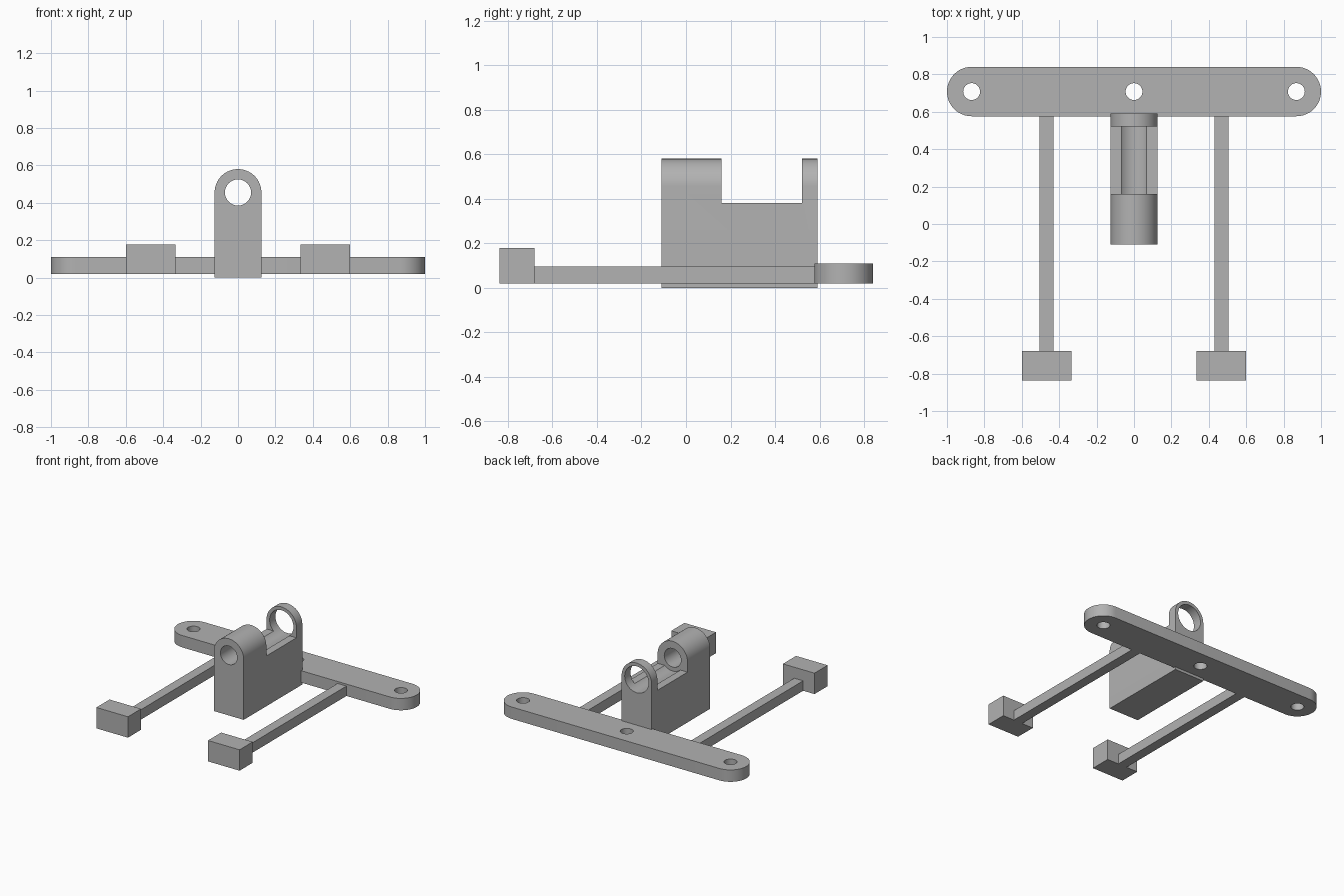
import bpy
import bmesh
import math
from mathutils import Matrix, Vector

default = bpy.data.objects.get("Cube")
if default:
    bpy.data.objects.remove(default, do_unlink=True)

grey = bpy.data.materials.new("plain grey")
grey.use_nodes = True
colour = (0.445, 0.445, 0.445, 1)
grey.diffuse_color = colour
grey.node_tree.nodes["Principled BSDF"].inputs["Base Color"].default_value = colour


def finish(name, bm):
    bmesh.ops.recalc_face_normals(bm, faces=bm.faces)
    mesh = bpy.data.meshes.new(name)
    bm.to_mesh(mesh)
    bm.free()
    mesh.materials.append(grey)
    obj = bpy.data.objects.new(name, mesh)
    bpy.context.collection.objects.link(obj)
    return obj


def box(name, low, high):
    low, high = Vector(low), Vector(high)
    bm = bmesh.new()
    bmesh.ops.create_cube(bm, size=1, matrix=Matrix.Translation((low + high) / 2)
                          @ Matrix.Diagonal((*(high - low), 1)))
    return finish(name, bm)


def prism(name, points, sweep):
    """Closed outline of 3D points swept along a vector."""
    bm = bmesh.new()
    face = bm.faces.new([bm.verts.new(p) for p in points])
    swept = bmesh.ops.extrude_face_region(bm, geom=[face])
    moved = [v for v in swept["geom"] if isinstance(v, bmesh.types.BMVert)]
    bmesh.ops.translate(bm, verts=moved, vec=sweep)
    return finish(name, bm)


def arc(cx, cy, radius, start, end, steps):
    angles = [math.radians(start + (end - start) * i / steps) for i in range(steps + 1)]
    return [(cx + radius * math.cos(a), cy + radius * math.sin(a)) for a in angles]


def circle(cx, cy, radius):
    return arc(cx, cy, radius, 0, 360, 48)[:-1]


def activate(obj):
    bpy.ops.object.select_all(action="DESELECT")
    obj.select_set(True)
    bpy.context.view_layer.objects.active = obj


def cut(obj, cutters):
    activate(obj)
    for cutter in cutters:
        mod = obj.modifiers.new("cut", "BOOLEAN")
        mod.operation, mod.solver, mod.object = "DIFFERENCE", "EXACT", cutter
        bpy.ops.object.modifier_apply(modifier=mod.name)
        bpy.data.objects.remove(cutter, do_unlink=True)
    bpy.ops.object.shade_smooth_by_angle(angle=math.radians(30))


# Rounded crossbar with three bolt holes
BAR_Y, BAR_R = 0.708, 0.132
ends = 1 - BAR_R
outline = arc(ends, BAR_Y, BAR_R, -90, 90, 24) + arc(-ends, BAR_Y, BAR_R, 90, 270, 24)
crossbar = prism("crossbar", [(x, y, 0.02) for x, y in outline], (0, 0, 0.09))
cut(crossbar, [prism("bolt_hole", [(x, y, -0.1) for x, y in circle(cx, BAR_Y, 0.045)],
                     (0, 0, 0.4)) for cx in (-ends, 0, ends)])

# Arched bearing block: saddle cut-out, wide bore at the back, narrow bore through
AXIS_Z, HALF = 0.455, 0.125
FRONT, BACK, SADDLE = -0.11, 0.59, 0.16
arch = [(-HALF, 0), (HALF, 0)] + arc(0, AXIS_Z, HALF, 0, 180, 32)
block = prism("bearing_block", [(x, FRONT, z) for x, z in arch], (0, BACK - FRONT, 0))
cut(block, [
    box("saddle_cutter", (-0.3, SADDLE, 0.38), (0.3, 0.52, 0.8)),
    prism("wide_bore", [(x, SADDLE, z) for x, z in circle(0, AXIS_Z, 0.1)], (0, 0.6, 0)),
    prism("narrow_bore", [(x, -0.3, z) for x, z in circle(0, AXIS_Z, 0.07)], (0, 0.7, 0)),
])

# Pair of arms, each ending in a foot block
for side, sign in (("left", 1), ("right", -1)):
    x = sign * 0.467
    box(side + "_arm", (x - 0.037, -0.69, 0.02), (x + 0.037, 0.6, 0.095))
    box(side + "_foot", (x - 0.132, -0.837, 0.02), (x + 0.132, -0.68, 0.178))
